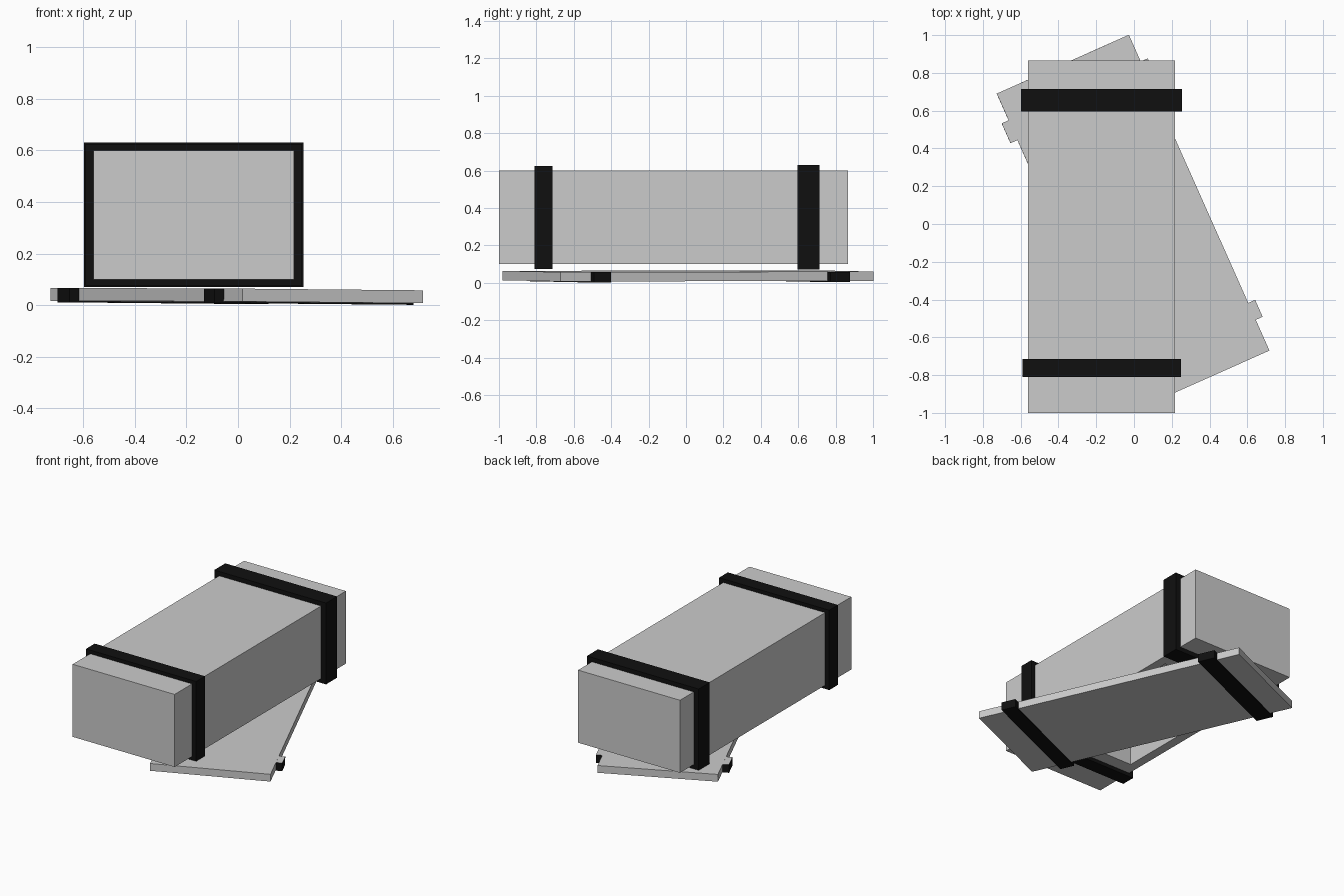
import bpy, bmesh
from math import radians
from mathutils import Matrix, Vector

if "Cube" in bpy.data.objects:
    bpy.data.objects.remove(bpy.data.objects["Cube"])

black = bpy.data.materials.new("black_band")
black.diffuse_color = (0.005, 0.005, 0.005, 1)
black.use_nodes = True
black.node_tree.nodes["Principled BSDF"].inputs["Base Color"].default_value = black.diffuse_color


def finish(name, bm, mats=()):
    bmesh.ops.recalc_face_normals(bm, faces=bm.faces)
    me = bpy.data.meshes.new(name)
    bm.to_mesh(me)
    bm.free()
    for m in mats:
        me.materials.append(m)
    ob = bpy.data.objects.new(name, me)
    bpy.context.collection.objects.link(ob)
    return ob


def box_bm(lo, hi):
    lo, hi = Vector(lo), Vector(hi)
    bm = bmesh.new()
    bmesh.ops.create_cube(bm, size=1, matrix=Matrix.Translation((lo + hi) / 2)
                          @ Matrix.Diagonal((*(hi - lo), 1)))
    return bm


# Crate with a recess in its underside, between the bands
X0, X1, Z0, Z1 = -0.56, 0.217, 0.10, 0.60
bm = box_bm((X0, -1, Z0), (X1, 0.865, Z1))
bm.normal_update()
bottom = min(bm.faces, key=lambda f: f.calc_center_median().z)
bmesh.ops.inset_region(bm, faces=[bottom], thickness=0.09)
for v in bottom.verts:
    v.co.y = -0.625 if v.co.y < 0 else 0.49
ext = bmesh.ops.extrude_discrete_faces(bm, faces=[bottom])["faces"]
bmesh.ops.translate(bm, vec=(0, 0, 0.41), verts=list(ext[0].verts))
finish("crate", bm)


# Closed rectangular bands around the crate
def band(name, y0, y1, t):
    bm = bmesh.new()
    loops = []
    for y in (y0, y1):
        for d in (t, 0):
            a, b, c, e = X0 - d * 1.25, X1 + d * 1.25, Z0 - d, Z1 + d
            loops.append([bm.verts.new((x, y, z))
                          for x, z in ((a, c), (b, c), (b, e), (a, e))])
    for p, q in ((0, 1), (1, 3), (3, 2), (2, 0)):
        for i in range(4):
            j = (i + 1) % 4
            bm.faces.new((loops[p][i], loops[p][j], loops[q][j], loops[q][i]))
    finish(name, bm, [black])


band("front_band", -0.81, -0.715, 0.025)
band("back_band", 0.595, 0.715, 0.03)

# Loose lid lying askew beneath, with black bands whose cut tops are grey
pose = (Matrix.Translation((-0.005, 0.01, 0.037)) @ Matrix.Rotation(-0.002, 4, 'X')
        @ Matrix.Rotation(0.0085, 4, 'Y') @ Matrix.Rotation(radians(24), 4, 'Z'))
lid = finish("lid", box_bm((-0.383, -0.915, -0.025), (0.383, 0.915, 0.025)))
lid.matrix_world = pose
for name, y, w in (("lid_front_band", -0.688, 0.098), ("lid_back_band", 0.703, 0.115)):
    bm = box_bm((-0.423, y - w / 2, -0.031), (0.423, y + w / 2, 0.0245))
    for f in bm.faces:
        f.material_index = int(f.calc_center_median().z > 0.02)
    finish(name, bm, [black, None]).matrix_world = pose
